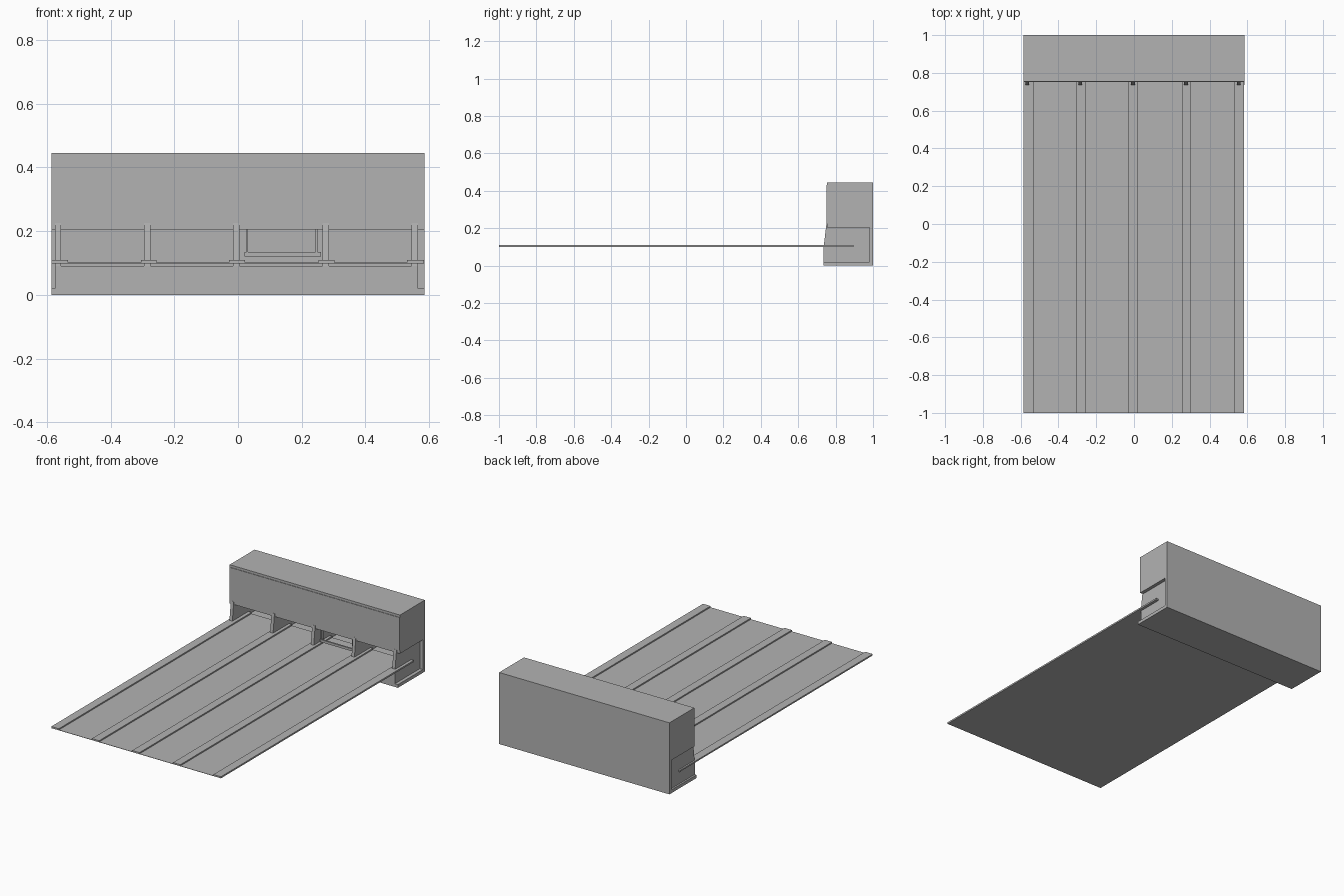
import bpy

if "Cube" in bpy.data.objects:
    bpy.data.objects.remove(bpy.data.objects["Cube"], do_unlink=True)

grey = bpy.data.materials.new("plain grey")
grey.use_nodes = True
colour = (0.45, 0.45, 0.45, 1)
grey.diffuse_color = colour
grey.node_tree.nodes["Principled BSDF"].inputs["Base Color"].default_value = colour


def extrude(name, profile, x0, x1):
    """Extrude a (y, z) profile from x0 to x1."""
    n = len(profile)
    verts = [(x, y, z) for x in (x0, x1) for y, z in profile]
    faces = [tuple(range(n))[::-1], tuple(range(n, 2 * n))]
    faces += [(i, (i + 1) % n, (i + 1) % n + n, i + n) for i in range(n)]
    mesh = bpy.data.meshes.new(name)
    mesh.from_pydata(verts, [], faces)
    mesh.materials.append(grey)
    obj = bpy.data.objects.new(name, mesh)
    bpy.context.collection.objects.link(obj)
    return obj


def box(name, x, y, z):
    return extrude(name, [(y[0], z[0]), (y[1], z[0]), (y[1], z[1]), (y[0], z[1])], *x)


HALF = 0.586      # half width of the housing
FRONT = 0.735     # front of the housing base
CEILING = 0.205   # top of the pin openings
FLOOR = 0.09      # bottom of the pin openings
LANE = 0.1

# Housing: hood, back wall, bottom lip and the narrower base between the side recesses
box("hood", (-HALF, HALF), (0.755, 1), (CEILING, 0.445))
box("front_panel", (-HALF, HALF), (0.752, 0.755), (0.225, 0.43))
box("back_wall", (-HALF, HALF), (0.98, 1), (0, CEILING))
box("bottom_lip", (-HALF, HALF), (FRONT, 0.98), (0, 0.02))
box("housing_base", (-0.575, 0.565), (FRONT, 0.98), (0.02, FLOOR))

# Sloped walls between the openings
wall = [(FRONT, FLOOR), (0.98, FLOOR), (0.98, CEILING), (0.755, CEILING),
        (0.755, 0.225), (0.751, 0.225), (FRONT + 0.001, LANE)]
for i in range(5):
    x = -0.565 + 0.28 * i
    extrude(f"divider_wall_{i + 1}", wall, x - 0.01, x + 0.01)

# Lane surface and the raised strips along it
box("lane_surface", (-0.583, 0.583), (-1, 0.895), (LANE - 0.001, LANE + 0.001))
for i, (a, b) in enumerate([(-0.585, -0.533), (-0.305, -0.255), (-0.028, 0.022),
                            (0.253, 0.303), (0.531, 0.583)]):
    box(f"lane_strip_{i + 1}", (a, b), (-1, 0.895), (LANE, 0.109))

# Lowered sweep bar hanging in one opening
box("sweep_bar", (0.02, 0.26), (0.775, 0.785), (0.12, 0.135))
for side, x in (("right", 0.029), ("left", 0.246)):
    box(f"sweep_arm_{side}", (x - 0.003, x + 0.003), (0.775, 0.8), (0.135, CEILING))
